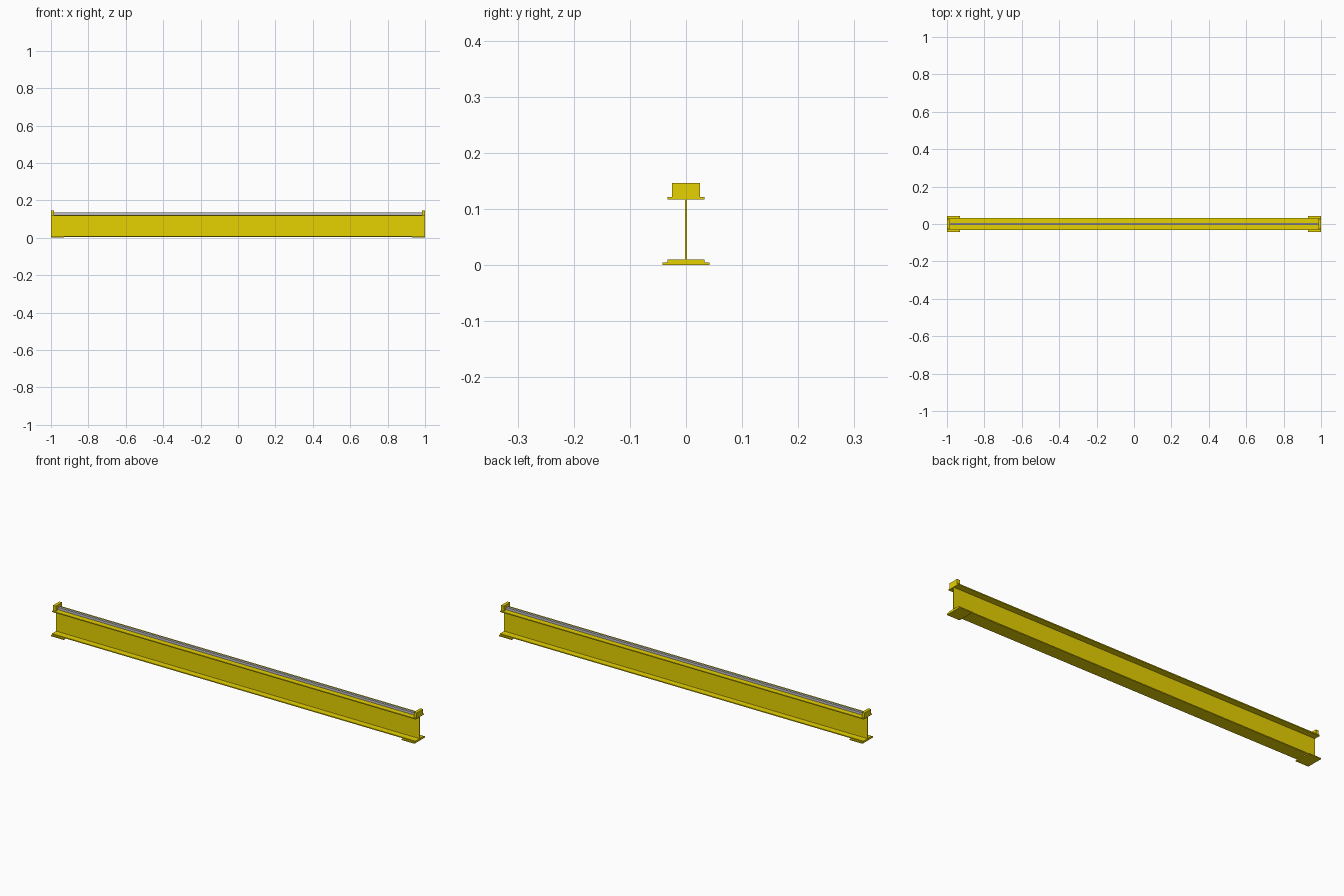
import bpy
import bmesh

if "Cube" in bpy.data.objects:
    bpy.data.objects.remove(bpy.data.objects["Cube"], do_unlink=True)


def make_material(name, color):
    mat = bpy.data.materials.new(name)
    mat.use_nodes = True
    mat.diffuse_color = color
    mat.node_tree.nodes["Principled BSDF"].inputs["Base Color"].default_value = color
    return mat


yellow = make_material("yellow paint", (0.79, 0.64, 0.0, 1))
steel = make_material("light grey steel", (0.52, 0.52, 0.58, 1))


def box(name, x, y, z, mat):
    """Box from (low, high) extents along each axis."""
    bpy.ops.mesh.primitive_cube_add(size=1, location=[sum(r) / 2 for r in (x, y, z)])
    ob = bpy.context.object
    ob.name = name
    ob.scale = [r[1] - r[0] for r in (x, y, z)]
    bpy.ops.object.transform_apply(location=False, rotation=False, scale=True)
    ob.data.materials.append(mat)


def extrude_profile(name, half, length, mat):
    """Mirror a half outline (y, z) across y = 0 and run it along x."""
    outline = half + [(-y, z) for y, z in reversed(half)]
    bm = bmesh.new()
    end = bm.faces.new([bm.verts.new((-length / 2, y, z)) for y, z in outline])
    extruded = bmesh.ops.extrude_face_region(bm, geom=[end], use_keep_orig=True)
    moved = [v for v in extruded["geom"] if isinstance(v, bmesh.types.BMVert)]
    bmesh.ops.translate(bm, verts=moved, vec=(length, 0, 0))
    bmesh.ops.recalc_face_normals(bm, faces=bm.faces)
    mesh = bpy.data.meshes.new(name)
    bm.to_mesh(mesh)
    bm.free()
    mesh.materials.append(mat)
    bpy.context.collection.objects.link(bpy.data.objects.new(name, mesh))


# I-beam girder
extrude_profile("girder", [(0.033, 0.005), (0.033, 0.01), (0.0015, 0.01),
                           (0.0015, 0.117), (0.033, 0.117), (0.033, 0.122)], 2, yellow)

# Running rail on the top flange
box("rail", (-0.985, 0.985), (-0.006, 0.006), (0.122, 0.134), steel)

# End stops and bearing plates at both ends
for side, sign in (("left", 1), ("right", -1)):
    stop_x = sorted((sign * 0.985, sign))
    plate_x = sorted((sign * 0.93, sign))
    box(side + "_end_stop", stop_x, (-0.025, 0.025), (0.122, 0.147), yellow)
    box(side + "_bearing_plate", plate_x, (-0.042, 0.042), (0, 0.005), yellow)
